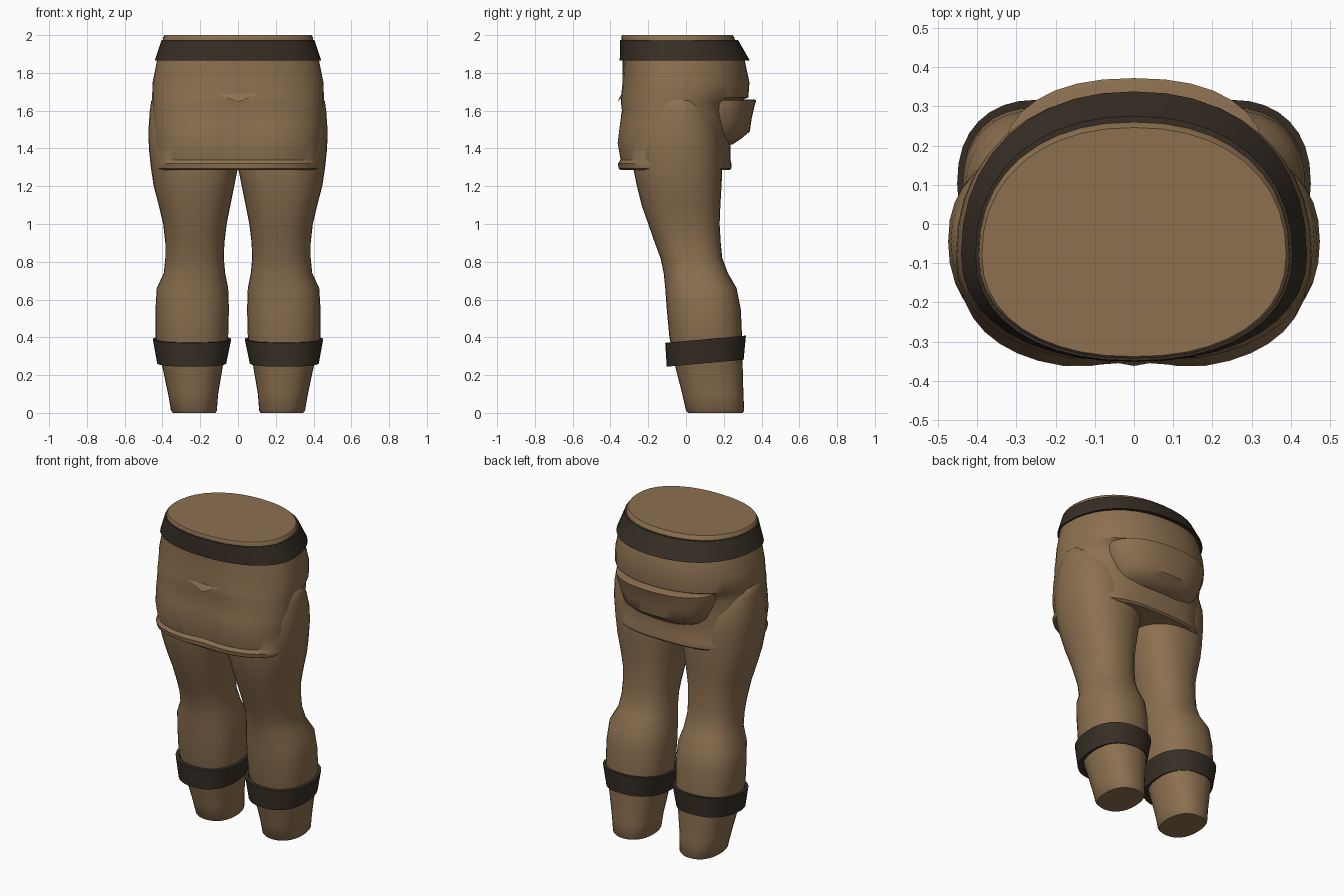
import bpy, bmesh, math


def material(name, rgb):
    m = bpy.data.materials.new(name)
    m.diffuse_color = (*rgb, 1)
    return m


CLOTH = material("tan_cloth", (0.262, 0.162, 0.080))
LEATHER = material("dark_leather", (0.038, 0.028, 0.0185))


def ring(z, x0, x1, y0, y1, p=2.0, cy=None, tilt=0.0, dip=0.0, n=32):
    """Rounded cross-section between the given limits, widest at y = cy."""
    cx, rx = (x0 + x1) / 2, (x1 - x0) / 2
    cy = (y0 + y1) / 2 if cy is None else cy
    pts = []
    for i in range(n):
        a = 2 * math.pi * i / n
        c, s = math.cos(a), math.sin(a)
        x = cx + rx * math.copysign(abs(c) ** (2 / p), c)
        r = (y1 - cy) if s > 0 else (cy - y0)
        y = cy + r * math.copysign(abs(s) ** (2 / p), s)
        if s < 0:
            y += dip * math.exp(-(x / 0.1) ** 2) * abs(s)
        pts.append((x, y, z + tilt * (y - cy)))
    return pts


def loft(name, rings, mat, closed=False, angle=40):
    """Skin the rings; closed joins last to first, otherwise the ends are capped."""
    bm = bmesh.new()
    loops = [[bm.verts.new(p) for p in r] for r in rings]
    n = len(loops[0])
    pairs = list(zip(loops, loops[1:]))
    if closed:
        pairs.append((loops[-1], loops[0]))
    else:
        bm.faces.new(loops[0][::-1])
        bm.faces.new(loops[-1])
    for a, b in pairs:
        for i in range(n):
            j = (i + 1) % n
            bm.faces.new((a[i], a[j], b[j], b[i]))
    return finish(name, bm, mat, angle)


def finish(name, bm, mat, angle=40):
    bmesh.ops.recalc_face_normals(bm, faces=bm.faces)
    me = bpy.data.meshes.new(name)
    bm.to_mesh(me)
    bm.free()
    me.materials.append(mat)
    ob = bpy.data.objects.new(name, me)
    bpy.context.collection.objects.link(ob)
    bpy.ops.object.select_all(action="DESELECT")
    ob.select_set(True)
    bpy.context.view_layer.objects.active = ob
    bpy.ops.object.shade_smooth_by_angle(angle=math.radians(angle))
    return ob


# Hips with front and back hem: z, half width, front y, back y, squareness, centre dip
hips = [
    (1.285, 0.420, -0.345, 0.230, 2.8, 0.0),
    (1.295, 0.435, -0.362, 0.240, 2.8, 0.01),
    (1.320, 0.440, -0.367, 0.240, 2.8, 0.015),
    (1.340, 0.435, -0.355, 0.235, 2.7, 0.02),
    (1.430, 0.448, -0.374, 0.235, 2.6, 0.03),
    (1.520, 0.452, -0.362, 0.240, 2.5, 0.025),
    (1.600, 0.453, -0.348, 0.245, 2.4, 0.015),
    (1.645, 0.454, -0.354, 0.270, 2.3, 0.015),
    (1.670, 0.455, -0.353, 0.330, 2.2, 0.012),
    (1.750, 0.452, -0.342, 0.336, 2.2, 0.006),
    (1.870, 0.428, -0.335, 0.310, 2.2, 0.0),
    (1.970, 0.398, -0.340, 0.262, 2.2, 0.0),
    (1.990, 0.396, -0.343, 0.254, 2.2, 0.0),
    (2.000, 0.388, -0.338, 0.246, 2.2, 0.0),
]
loft("hips", [ring(z, -w, w, f, b, p, -0.08, dip=d, n=40)
              for z, w, f, b, p, d in hips], CLOTH)

# Flared waist belt
belt = [(1.868, 0.415, -0.325, 0.300), (1.865, 0.441, -0.351, 0.338),
        (1.975, 0.404, -0.349, 0.275), (1.975, 0.390, -0.335, 0.255)]
loft("belt", [ring(z, -w, w, f, b, 2.2, -0.08, n=40) for z, w, f, b in belt],
     LEATHER, closed=True)

# Sagging pouch at the back
pouch = [(1.42, 0.18, 0.245), (1.45, 0.25, 0.290), (1.49, 0.285, 0.338),
         (1.56, 0.315, 0.348), (1.63, 0.335, 0.364), (1.655, 0.335, 0.372),
         (1.66, 0.320, 0.358)]
loft("back_pouch", [ring(z, -w, w, 0.10, b, 2.3, 0.16) for z, w, b in pouch], CLOTH)

# Small folded slit on the front
bm = bmesh.new()
left, right, tip, inner = [bm.verts.new(p) for p in (
    (-0.11, -0.342, 1.688), (0.11, -0.342, 1.688),
    (0, -0.362, 1.645), (0, -0.325, 1.690))]
for f in ((left, tip, inner), (tip, right, inner), (left, right, tip), (left, inner, right)):
    bm.faces.new(f)
finish("front_slit", bm, CLOTH, 20)

# Legs: z, inner x, outer x, front y, back y
leg = [
    (0.000, 0.120, 0.345, 0.010, 0.300), (0.012, 0.112, 0.355, 0.000, 0.308),
    (0.100, 0.105, 0.370, -0.020, 0.304), (0.250, 0.080, 0.402, -0.058, 0.300),
    (0.400, 0.052, 0.437, -0.088, 0.297), (0.550, 0.048, 0.437, -0.102, 0.290),
    (0.660, 0.052, 0.430, -0.110, 0.268), (0.740, 0.068, 0.393, -0.118, 0.222),
    (0.820, 0.075, 0.385, -0.135, 0.192), (0.900, 0.072, 0.385, -0.165, 0.184),
    (1.000, 0.060, 0.396, -0.200, 0.178), (1.100, 0.040, 0.420, -0.235, 0.182),
    (1.200, 0.020, 0.446, -0.260, 0.188), (1.290, 0.002, 0.460, -0.278, 0.192),
    (1.400, 0.000, 0.472, -0.285, 0.190), (1.500, 0.000, 0.474, -0.270, 0.180),
    (1.600, 0.010, 0.467, -0.230, 0.140), (1.650, 0.030, 0.460, -0.190, 0.100),
    (1.670, 0.060, 0.440, -0.150, 0.060),
]
# Ankle bands, tilted up towards the back
cuff = [(0.270, 0.085, 0.400, -0.080, 0.285), (0.263, 0.062, 0.428, -0.102, 0.305),
        (0.390, 0.036, 0.451, -0.110, 0.317), (0.390, 0.055, 0.432, -0.090, 0.295)]


def side_ring(row, s, **kw):
    z, i, o, f, b = row
    x0, x1 = sorted((s * i, s * o))
    return ring(z, x0, x1, f, b, 2.3, **kw)


for side, s in (("left", -1), ("right", 1)):
    loft(side + "_leg", [side_ring(r, s) for r in leg], CLOTH)
    loft(side + "_ankle_band", [side_ring(r, s, tilt=0.09) for r in cuff],
         LEATHER, closed=True)
